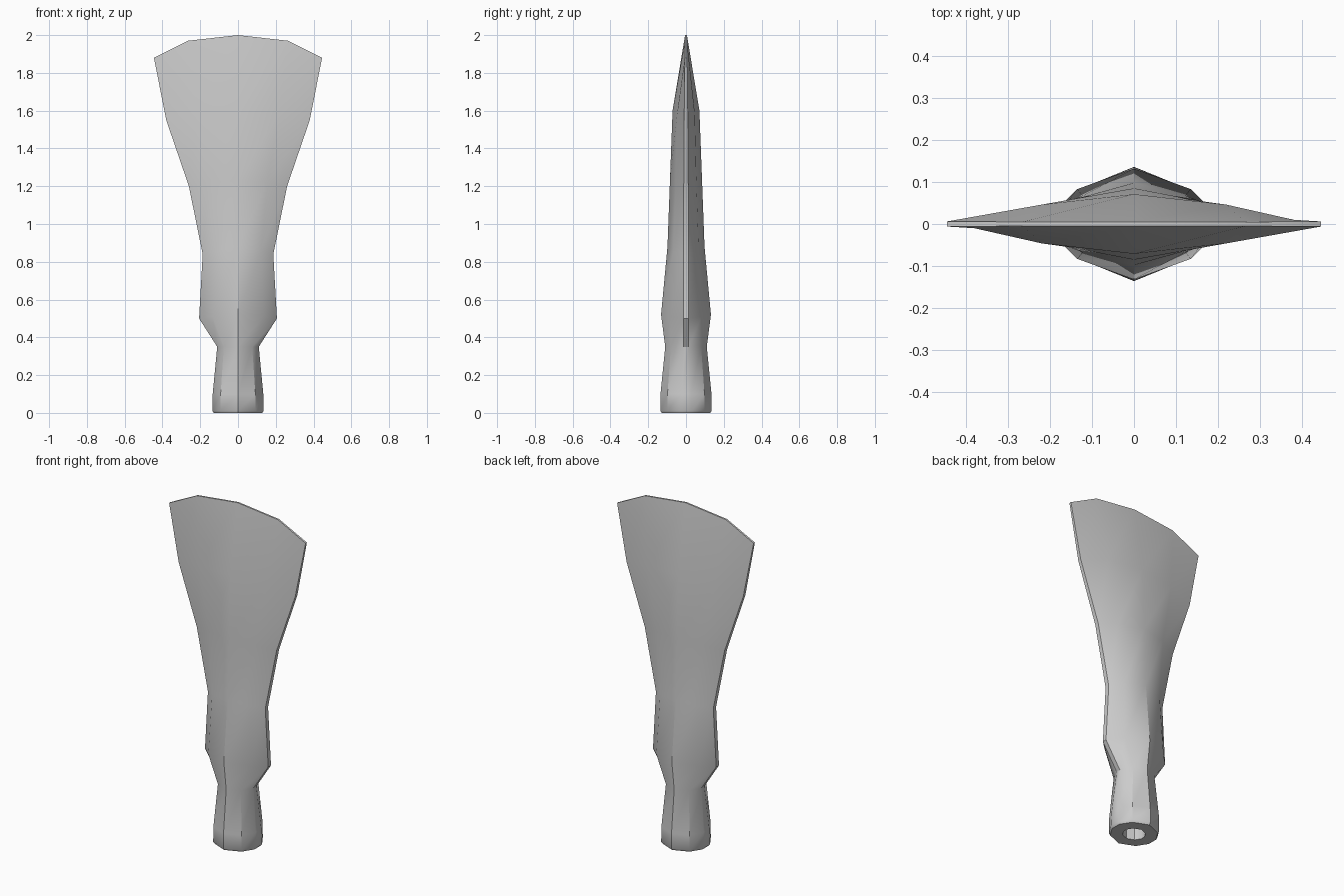
import bpy, bmesh

if "Cube" in bpy.data.objects:
    bpy.data.objects.remove(bpy.data.objects["Cube"])

# Cross-sections: centre (z, depth), mid (x, y, z), edge (half width, half thickness, z)
SECTIONS = [
    ((0.00, 0.128), (0.088, 0.092, 0.00), (0.128, 0.030, 0.00)),
    ((0.012, 0.136), (0.093, 0.098, 0.012), (0.136, 0.030, 0.012)),
    ((0.10, 0.135), (0.092, 0.098, 0.10), (0.134, 0.026, 0.10)),
    ((0.35, 0.110), (0.075, 0.080, 0.35), (0.110, 0.013, 0.35)),
    ((0.52, 0.132), (0.135, 0.083, 0.51), (0.206, 0.013, 0.50)),
    ((0.88, 0.098), (0.122, 0.067, 0.86), (0.187, 0.013, 0.84)),
    ((1.23, 0.085), (0.155, 0.055, 1.22), (0.260, 0.012, 1.20)),
    ((1.60, 0.071), (0.220, 0.046, 1.59), (0.380, 0.010, 1.55)),
    ((2.00, 0.005), (0.265, 0.005, 1.97), (0.445, 0.006, 1.88)),
]


def ring(bm, section):
    """Full closed loop from one quarter of a section."""
    (cz, d), (mx, my, mz), (w, t, ez) = section
    front = [(-w, -t, ez), (-mx, -my, mz), (0, -d, cz), (mx, -my, mz), (w, -t, ez)]
    back = [(-x, -y, z) for x, y, z in front]
    return [bm.verts.new(p) for p in front + back]


def bridge(bm, a, b):
    n = len(a)
    for i in range(n):
        j = (i + 1) % n
        bm.faces.new((a[i], a[j], b[j], b[i]))


bm = bmesh.new()
loops = [ring(bm, s) for s in SECTIONS]
for a, b in zip(loops, loops[1:]):
    bridge(bm, a, b)

# Thin cutting edge strip along the top
top = loops[-1]
for i in range(4):
    bm.faces.new((top[i], top[i + 1], top[8 - i], top[9 - i]))

# Hollow socket in the base
rim = [bm.verts.new((v.co.x * 0.48, v.co.y * 0.48, 0)) for v in loops[0]]
floor = [bm.verts.new((v.co.x, v.co.y, 0.3)) for v in rim]
bridge(bm, rim, loops[0])
bridge(bm, floor, rim)
bm.faces.new(floor)

bmesh.ops.recalc_face_normals(bm, faces=bm.faces)
mesh = bpy.data.meshes.new("axe_blade")
bm.to_mesh(mesh)
bm.free()
blade = bpy.data.objects.new("axe_blade", mesh)
bpy.context.collection.objects.link(blade)
bpy.context.view_layer.objects.active = blade
blade.select_set(True)
bpy.ops.object.shade_smooth_by_angle(angle=0.6)
